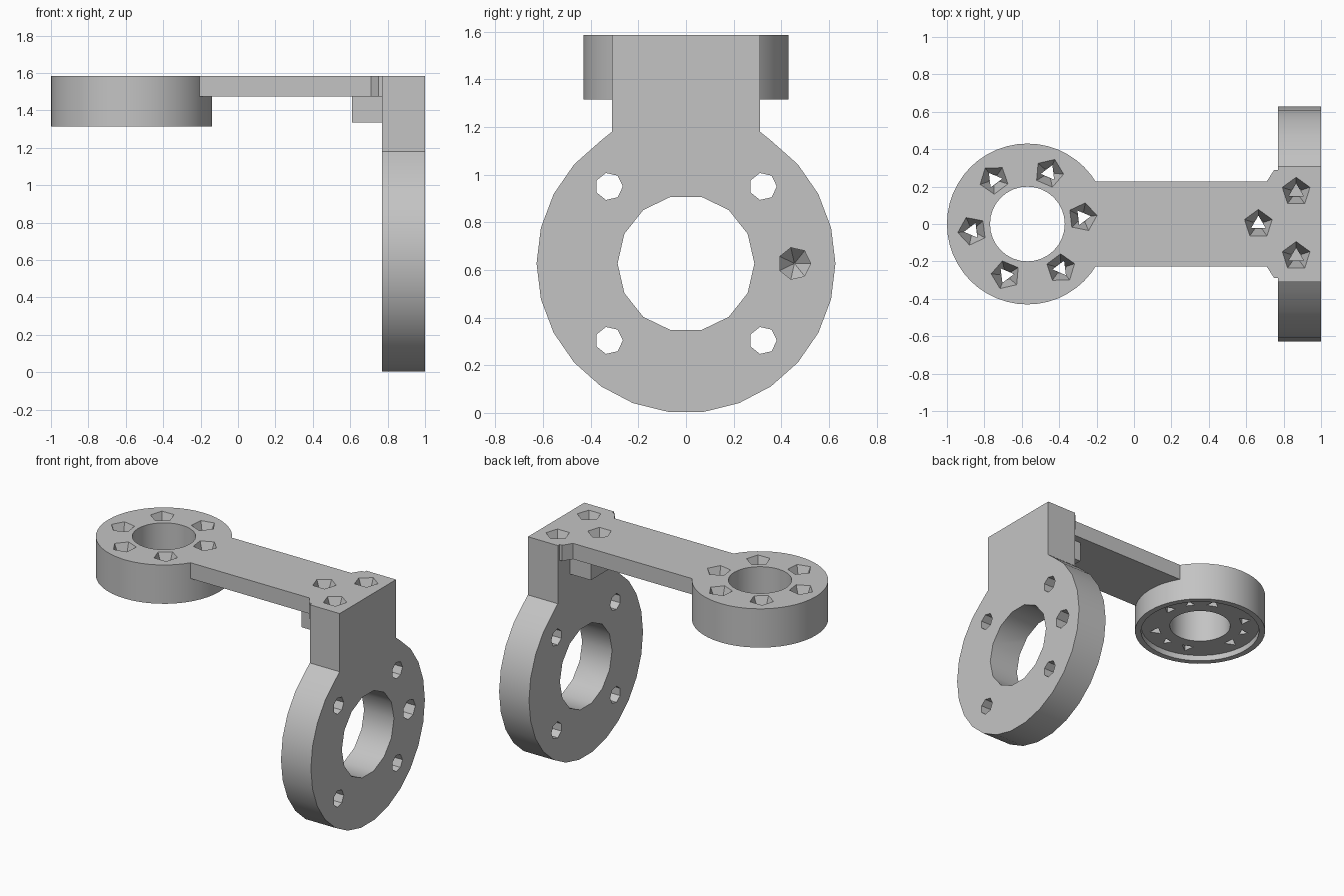
import bpy, bmesh
from math import cos, sin, pi, radians
from mathutils import Matrix, Vector

cube = bpy.data.objects.get("Cube")
if cube:
    bpy.data.objects.remove(cube, do_unlink=True)

grey = bpy.data.materials.new("light grey")
grey.use_nodes = True
color = (0.55, 0.55, 0.55, 1)
grey.diffuse_color = color
grey.node_tree.nodes["Principled BSDF"].inputs["Base Color"].default_value = color

UP = Matrix.Identity(4)
# Local x, y, z become world y, z, x for parts lying against the side plate
SIDE = Matrix(((0, 0, 1, 0), (1, 0, 0, 0), (0, 1, 0, 0), (0, 0, 0, 1)))


def circle(cx, cy, r, n, turn=0.0):
    return [(cx + r * cos(turn + 2 * pi * i / n), cy + r * sin(turn + 2 * pi * i / n))
            for i in range(n)]


def loft(name, sections, frame=UP):
    """Solid through (outline, height) sections with equal point counts."""
    bm = bmesh.new()
    rings = [[bm.verts.new(frame @ Vector((x, y, h))) for x, y in pts] for pts, h in sections]
    for low, high in zip(rings, rings[1:]):
        for i in range(len(low)):
            j = (i + 1) % len(low)
            bm.faces.new((low[i], low[j], high[j], high[i]))
    bm.faces.new(rings[0][::-1])
    bm.faces.new(rings[-1])
    bmesh.ops.recalc_face_normals(bm, faces=bm.faces)
    mesh = bpy.data.meshes.new(name)
    bm.to_mesh(mesh)
    bm.free()
    mesh.materials.append(grey)
    obj = bpy.data.objects.new(name, mesh)
    bpy.context.collection.objects.link(obj)
    return obj


def select(obj):
    bpy.ops.object.select_all(action='DESELECT')
    obj.select_set(True)
    bpy.context.view_layer.objects.active = obj


def cut(part, sections, frame=UP):
    cutter = loft("cutter", sections, frame)
    cutter.hide_render = True
    mod = part.modifiers.new("cut", 'BOOLEAN')
    mod.operation = 'DIFFERENCE'
    mod.solver = 'EXACT'
    mod.object = cutter
    select(part)
    bpy.ops.object.modifier_apply(modifier=mod.name)
    bpy.data.objects.remove(cutter, do_unlink=True)


def bore(part, x, y, bottom, turn):
    """Tapered five-sided screw seat with a narrow three-sided shaft."""
    cut(part, [(circle(x, y, 0.03, 5, turn), TOP - 0.11), (circle(x, y, 0.078, 5, turn), TOP),
               (circle(x, y, 0.078, 5, turn), TOP + 0.05)])
    cut(part, [(circle(x, y, 0.045, 3, turn), bottom), (circle(x, y, 0.045, 3, turn), TOP + 0.05)])


TOP, ARM_BOTTOM, RING_BOTTOM = 1.585, 1.475, 1.315
RING_X = -0.57

# Round end with centre hole, screw seats and a shallow recess below
ring = loft("mounting_ring", [(circle(RING_X, 0, 0.43, 48), RING_BOTTOM),
                              (circle(RING_X, 0, 0.43, 48), TOP)])
cut(ring, [(circle(RING_X, 0, 0.39, 48), 1.2), (circle(RING_X, 0, 0.39, 48), RING_BOTTOM + 0.04)])
cut(ring, [(circle(RING_X, 0, 0.2, 32), 1.2), (circle(RING_X, 0, 0.2, 32), 1.7)])
for i in range(6):
    a = radians(7 + 60 * i)
    bore(ring, RING_X + 0.297 * cos(a), 0.297 * sin(a), 1.2, a)
for i in range(3):
    a = radians(37 + 120 * i)
    hole = circle(RING_X + 0.297 * cos(a), 0.297 * sin(a), 0.035, 3, a)
    cut(ring, [(hole, 1.2), (hole, 1.48)])

# Flat arm, flaring where it meets the plate
half = [(-0.18, 0.1), (-0.22, 0.228), (0.71, 0.228), (0.75, 0.29), (0.77, 0.29)]
outline = half + [(x, -y) for x, y in reversed(half)]
arm = loft("arm", [(outline, ARM_BOTTOM), (outline, TOP)])
bore(arm, 0.665, 0, 1.2, pi / 2)

# Block under the arm
block_outline = [(0.61, -0.175), (0.77, -0.175), (0.77, 0.175), (0.61, 0.175)]
block = loft("support_block", [(block_outline, 1.335), (block_outline, ARM_BOTTOM)])
hole = circle(0.665, 0, 0.045, 3, pi / 2)
cut(block, [(hole, 1.2), (hole, 1.6)])

# Upright plate: a faceted disc with a square neck
MID, N = 0.627, 26
disc = [(0.627 * cos(2 * pi * k / N), MID + 0.627 * sin(2 * pi * k / N)) for k in range(9, 31)]
outline = disc + [(0.31, 1.18), (0.31, TOP), (-0.31, TOP), (-0.31, 1.18)]
plate = loft("upright_plate", [(outline, 0.77), (outline, 1.0)], SIDE)
centre = circle(0, MID, 0.287, 14)
cut(plate, [(centre, 0.6), (centre, 1.2)], SIDE)
for sy in (-1, 1):
    for sz in (-1, 1):
        hole = circle(sy * 0.323, MID + sz * 0.323, 0.058, 7)
        cut(plate, [(hole, 0.6), (hole, 1.2)], SIDE)
    bore(plate, 0.867, sy * 0.172, 1.25, pi / 2)
# Blind hole ending in a cone
cut(plate, [(circle(0.455, MID, r, 7), x)
            for r, x in ((0.002, 0.82), (0.068, 0.9), (0.068, 1.1))], SIDE)

for part in (ring, arm, block, plate):
    select(part)
    bpy.ops.object.shade_smooth_by_angle(angle=radians(30))
